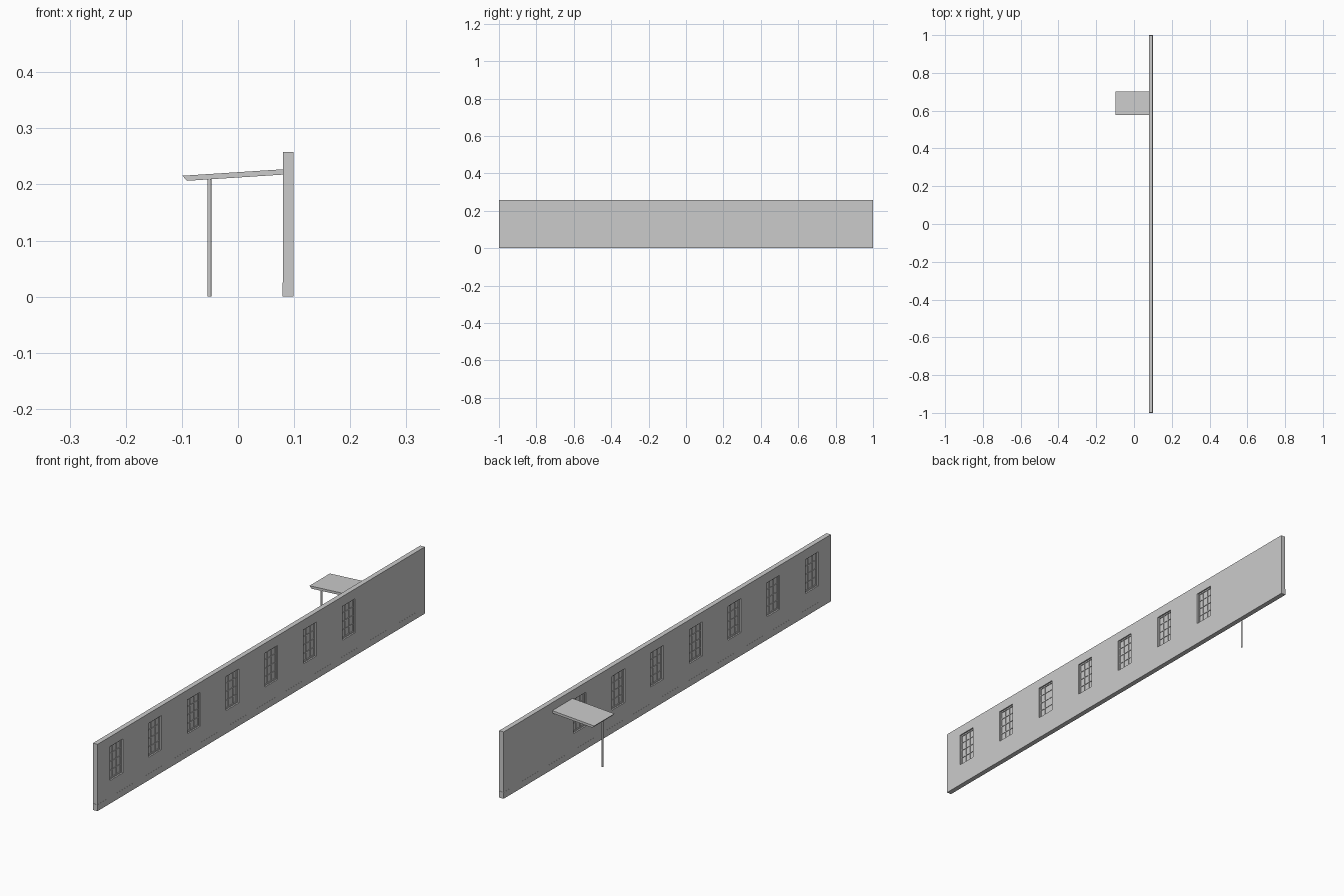
import bpy, bmesh
from mathutils import Vector

if "Cube" in bpy.data.objects:
    bpy.data.objects.remove(bpy.data.objects["Cube"])


def add_box(bm, lo, hi):
    lo, hi = Vector(lo), Vector(hi)
    verts = bmesh.ops.create_cube(bm, size=1)["verts"]
    for v in verts:
        v.co = Vector(((lo[i] + hi[i]) / 2 + v.co[i] * (hi[i] - lo[i])) for i in range(3))


def make_object(name, bm):
    bmesh.ops.recalc_face_normals(bm, faces=bm.faces)
    mesh = bpy.data.meshes.new(name)
    bm.to_mesh(mesh)
    bm.free()
    ob = bpy.data.objects.new(name, mesh)
    bpy.context.collection.objects.link(ob)
    return ob


def boxes(name, items):
    bm = bmesh.new()
    for lo, hi in items:
        add_box(bm, lo, hi)
    return make_object(name, bm)


X0, X1, H = 0.08, 0.099, 0.258
BASE = 0.025
XM = (X0 + X1) / 2
W, Z0, Z1 = 0.078, 0.089, 0.220
centers = [-0.884 + 0.2365 * i for i in range(7)]

# base course and wall with window openings
boxes("base_course", [((X0 - 0.0003, -1, 0), (X1 + 0.0003, 1, BASE))])
wall = boxes("wall", [((X0, -0.999, BASE), (X1, 0.999, H))])
cutter = boxes("window_cutter", [((X0 - 0.05, c - W / 2, Z0), (X1 + 0.05, c + W / 2, Z1))
                                 for c in centers])
cutter.hide_render = True
cutter.hide_viewport = True
cut = wall.modifiers.new("window_openings", "BOOLEAN")
cut.operation = "DIFFERENCE"
cut.solver = "EXACT"
cut.object = cutter

# windows: outer frame, glazing bars and glass
F, B, COLS, ROWS = 0.005, 0.003, 3, 4
for n, c in enumerate(centers, 1):
    y0, y1 = c - W / 2, c + W / 2
    a, b = XM - 0.004, XM + 0.004
    boxes(f"window_frame_{n}", [
        ((a, y0, Z0), (b, y0 + F, Z1)),
        ((a, y1 - F, Z0), (b, y1, Z1)),
        ((a, y0 + F, Z0), (b, y1 - F, Z0 + F)),
        ((a, y0 + F, Z1 - F), (b, y1 - F, Z1))])
    a, b = XM - 0.003, XM + 0.003
    bars = []
    for i in range(1, COLS):
        y = y0 + W * i / COLS
        bars.append(((a, y - B / 2, Z0 + F), (b, y + B / 2, Z1 - F)))
    for j in range(1, ROWS):
        z = Z0 + (Z1 - Z0) * j / ROWS
        bars.append(((a, y0 + F, z - B / 2), (b, y1 - F, z + B / 2)))
    boxes(f"glazing_bars_{n}", bars)
    boxes(f"window_glass_{n}", [((XM - 0.0008, y0 + F, Z0 + F), (XM + 0.0008, y1 - F, Z1 - F))])

# sloping canopy roof, profile in x-z extruded along y
bm = bmesh.new()
profile = [(-0.099, 0.2155), (X0, 0.227), (X0, 0.2175), (-0.091, 0.2065)]
face = bm.faces.new([bm.verts.new((x, 0.578, z)) for x, z in profile])
ext = bmesh.ops.extrude_face_region(bm, geom=[face])
bmesh.ops.translate(bm, vec=(0, 0.124, 0),
                    verts=[v for v in ext["geom"] if isinstance(v, bmesh.types.BMVert)])
make_object("canopy_roof", bm)

# single round post at the canopy corner
bpy.ops.mesh.primitive_cylinder_add(vertices=24, radius=0.0036, depth=0.210,
                                    location=(-0.051, 0.584, 0.105))
bpy.context.object.name = "canopy_post"
bpy.ops.object.shade_smooth_by_angle()
